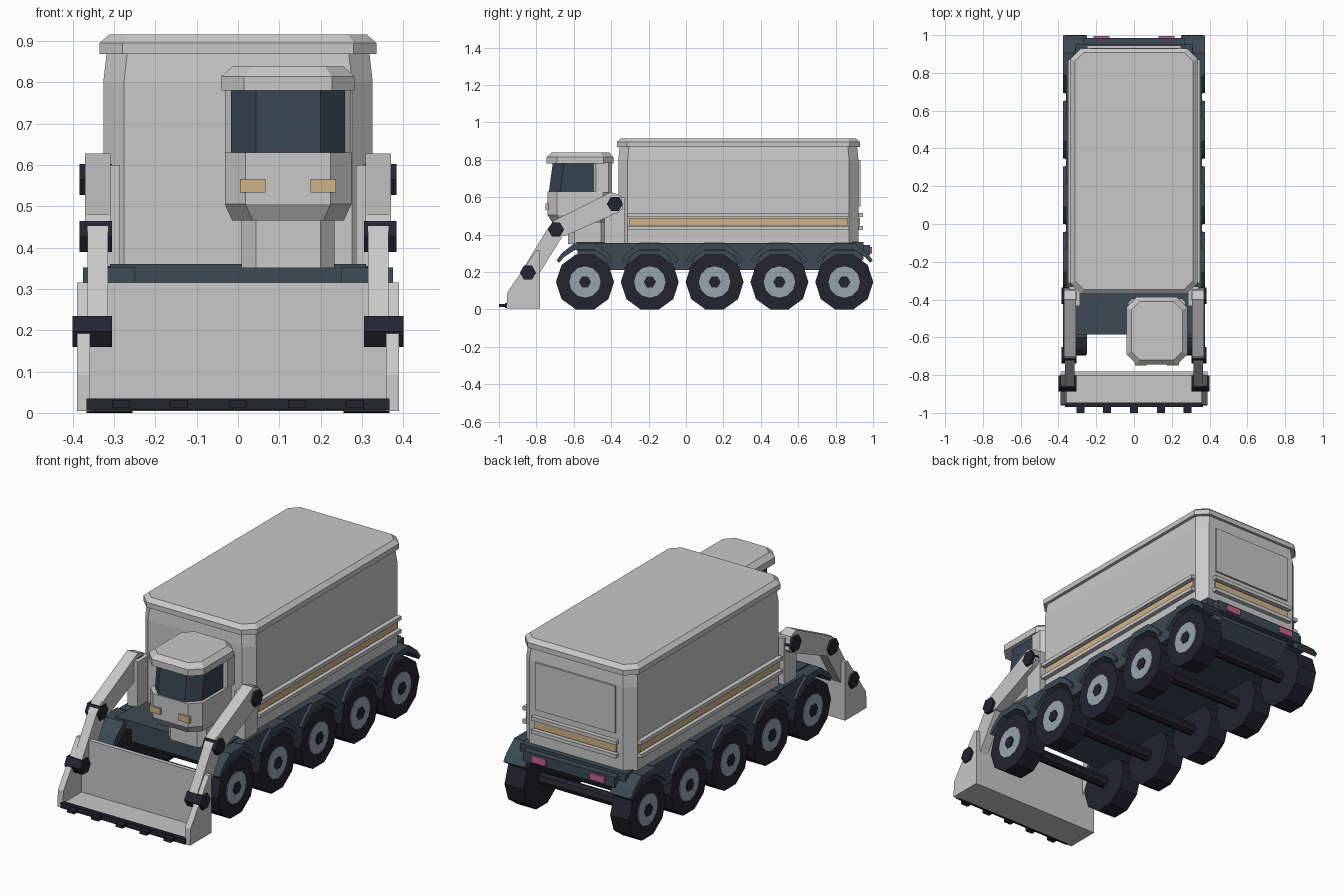
import bpy, bmesh, math

cube = bpy.data.objects.get("Cube")
if cube:
    bpy.data.objects.remove(cube, do_unlink=True)


def material(name, r, g, b):
    m = bpy.data.materials.new(name)
    m.use_nodes = True
    m.diffuse_color = (r, g, b, 1)
    m.node_tree.nodes["Principled BSDF"].inputs["Base Color"].default_value = (r, g, b, 1)
    return m


GREY = material("light grey", 0.58, 0.58, 0.58)
CHASSIS = material("dark slate", 0.045, 0.068, 0.088)
GLASS = material("dark glass", 0.036, 0.056, 0.078)
TYRE = material("black rubber", 0.017, 0.017, 0.028)
HUB = material("steel blue grey", 0.31, 0.37, 0.42)
TAN = material("tan", 0.62, 0.45, 0.25)
PINK = material("pink", 0.55, 0.13, 0.27)


def loft(name, rings, mat):
    """Skin a stack of equal-length rings of 3D points and cap both ends."""
    bm = bmesh.new()
    loops = [[bm.verts.new(p) for p in ring] for ring in rings]
    n = len(loops[0])
    for a, b in zip(loops, loops[1:]):
        for i in range(n):
            j = (i + 1) % n
            bm.faces.new((a[i], a[j], b[j], b[i]))
    bm.faces.new(loops[0])
    bm.faces.new(loops[-1])
    bmesh.ops.recalc_face_normals(bm, faces=bm.faces[:])
    mesh = bpy.data.meshes.new(name)
    bm.to_mesh(mesh)
    bm.free()
    mesh.materials.append(mat)
    obj = bpy.data.objects.new(name, mesh)
    bpy.context.collection.objects.link(obj)
    return obj


def side_profile(name, x0, x1, outline, mat):
    """Extrude a (y, z) outline along x."""
    return loft(name, [[(x, y, z) for y, z in outline] for x in (x0, x1)], mat)


def box(name, x0, x1, y0, y1, z0, z1, mat):
    return side_profile(name, x0, x1, [(y0, z0), (y1, z0), (y1, z1), (y0, z1)], mat)


def disc(name, x0, x1, y, z, radius, sides, mat):
    step = 2 * math.pi / sides
    ring = [(y + radius * math.cos(i * step), z + radius * math.sin(i * step))
            for i in range(sides)]
    return side_profile(name, x0, x1, ring, mat)


def chamfered(name, cx, levels, mat):
    """Stack chamfered rectangles; each level is z, half width, y0, y1, chamfer."""
    rings = []
    for z, w, y0, y1, c in levels:
        outline = [(-w + c, y0), (w - c, y0), (w, y0 + c), (w, y1 - c),
                   (w - c, y1), (-w + c, y1), (-w, y1 - c), (-w, y0 + c)]
        rings.append([(cx + x, y, z) for x, y in outline])
    return loft(name, rings, mat)


# Cargo container and its lid
chamfered("container_body", 0, [(0.355, 0.326, -0.362, 0.922, 0.05),
                                (0.8, 0.326, -0.362, 0.922, 0.05),
                                (0.87, 0.318, -0.355, 0.915, 0.05)], GREY)
chamfered("container_lid", 0, [(0.868, 0.335, -0.37, 0.93, 0.055),
                               (0.895, 0.335, -0.37, 0.93, 0.055),
                               (0.915, 0.312, -0.347, 0.907, 0.045)], GREY)
box("rear_door", -0.235, 0.235, 0.915, 0.932, 0.55, 0.8, GREY)
box("rear_stripe", -0.24, 0.24, 0.922, 0.931, 0.45, 0.488, TAN)
for z in (0.425, 0.495):
    box("rear_rail", -0.25, 0.25, 0.915, 0.945, z, z + 0.02, GREY)

# Chassis
CHASSIS_REAR = 0.95
box("deck", -0.31, 0.31, -0.585, CHASSIS_REAR, 0.315, 0.36, CHASSIS)
side_profile("frame", -0.22, 0.22, [(-0.58, 0.25), (-0.54, 0.21), (0.88, 0.21),
                                    (CHASSIS_REAR, 0.27), (CHASSIS_REAR, 0.33),
                                    (-0.58, 0.33)], CHASSIS)
box("rear_bumper", -0.27, 0.27, 0.93, 0.985, 0.29, 0.345, CHASSIS)

# Axles
wheel_ys = [-0.54 + 0.3465 * i for i in range(5)]
WHEEL_Z = 0.147
for y in wheel_ys:
    disc("axle", -0.3, 0.3, y, WHEEL_Z, 0.032, 8, TYRE)

# Arch strip over a wheel, relative to the wheel's y
arch = [(-0.152, 0.262), (-0.125, 0.3), (-0.06, 0.352), (0.06, 0.352), (0.125, 0.3),
        (0.152, 0.262), (0.138, 0.25), (0.112, 0.28), (0.055, 0.318),
        (-0.055, 0.318), (-0.112, 0.28), (-0.138, 0.25)]
upper_arm = [(-0.4, 0.628), (-0.35, 0.61), (-0.335, 0.54), (-0.36, 0.52),
             (-0.65, 0.392), (-0.71, 0.39), (-0.735, 0.43), (-0.7, 0.478)]
lower_arm = [(-0.738, 0.435), (-0.7, 0.48), (-0.66, 0.45), (-0.655, 0.4),
             (-0.795, 0.175), (-0.85, 0.16), (-0.885, 0.195)]
bucket_side = [(-0.96, 0.005), (-0.78, 0.005), (-0.78, 0.316), (-0.8, 0.316),
               (-0.955, 0.092)]

for s, side in ((1, "left"), (-1, "right")):
    # Wheels and fenders
    for y in wheel_ys:
        disc(side + "_tyre", s * 0.255, s * 0.366, y, WHEEL_Z, 0.155, 10, TYRE)
        disc(side + "_hub", s * 0.36, s * 0.37, y, WHEEL_Z, 0.084, 12, HUB)
        disc(side + "_hub_cap", s * 0.36, s * 0.375, y, WHEEL_Z, 0.033, 6, TYRE)
        side_profile(side + "_fender", s * 0.25, s * 0.375,
                     [(y + dy, z) for dy, z in arch], CHASSIS)
    for a, b in zip(wheel_ys, wheel_ys[1:]):
        m = (a + b) / 2
        side_profile(side + "_skirt", s * 0.2, s * 0.36,
                     [(m - 0.12, 0.355), (m - 0.07, 0.28), (m - 0.035, 0.21),
                      (m + 0.035, 0.21), (m + 0.07, 0.28), (m + 0.12, 0.355)], CHASSIS)
    # Container trim
    box(side + "_stripe", s * 0.326, s * 0.335, -0.305, 0.865, 0.45, 0.488, TAN)
    for z in (0.425, 0.495):
        box(side + "_rail", s * 0.32, s * 0.35, -0.312, 0.872, z, z + 0.02, GREY)
    box(side + "_tail_light", s * 0.13, s * 0.215, 0.98, 0.994, 0.3, 0.335, PINK)
    # Loader arms and pivots
    box(side + "_arm_bracket", s * 0.285, s * 0.345, -0.435, -0.33, 0.34, 0.6, GREY)
    side_profile(side + "_upper_arm", s * 0.308, s * 0.37, upper_arm, GREY)
    side_profile(side + "_lower_arm", s * 0.314, s * 0.364, lower_arm, GREY)
    for y, z, x in ((-0.38, 0.565, 0.384), (-0.695, 0.427, 0.384), (-0.845, 0.197, 0.4)):
        disc(side + "_pivot", s * 0.305, s * x, y, z, 0.043, 6, TYRE)
    side_profile(side + "_bucket_side", s * 0.358, s * 0.39, bucket_side, GREY)

# Bucket
box("bucket_back", -0.36, 0.36, -0.802, -0.78, 0.005, 0.316, GREY)
box("bucket_floor", -0.36, 0.36, -0.95, -0.79, 0.006, 0.03, GREY)
box("cutting_edge", -0.366, 0.366, -0.968, -0.945, 0.007, 0.035, TYRE)
for i in range(-2, 3):
    box("bucket_tooth", i * 0.142 - 0.021, i * 0.142 + 0.021, -1, -0.96, 0.012, 0.03, TYRE)

# Cab
CAB_X = 0.121
chamfered("cab_pedestal", CAB_X, [(0.35, 0.112, -0.63, -0.42, 0.034),
                                  (0.47, 0.112, -0.63, -0.42, 0.034)], GREY)
chamfered("cab_body", CAB_X, [(0.465, 0.135, -0.715, -0.41, 0.05),
                              (0.505, 0.153, -0.74, -0.395, 0.05),
                              (0.63, 0.153, -0.74, -0.395, 0.05)], GREY)
chamfered("cab_windows", CAB_X, [(0.628, 0.138, -0.733, -0.42, 0.06),
                                 (0.785, 0.138, -0.712, -0.42, 0.06)], GLASS)
chamfered("cab_rear_wall", CAB_X, [(0.625, 0.152, -0.5, -0.395, 0.02),
                                   (0.785, 0.152, -0.5, -0.395, 0.02)], GREY)
chamfered("cab_roof", CAB_X, [(0.78, 0.161, -0.745, -0.387, 0.055),
                              (0.814, 0.161, -0.745, -0.387, 0.055),
                              (0.838, 0.135, -0.72, -0.41, 0.045)], GREY)
for x in (0.005, 0.175):
    box("headlight", x, x + 0.062, -0.75, -0.735, 0.533, 0.566, TAN)
